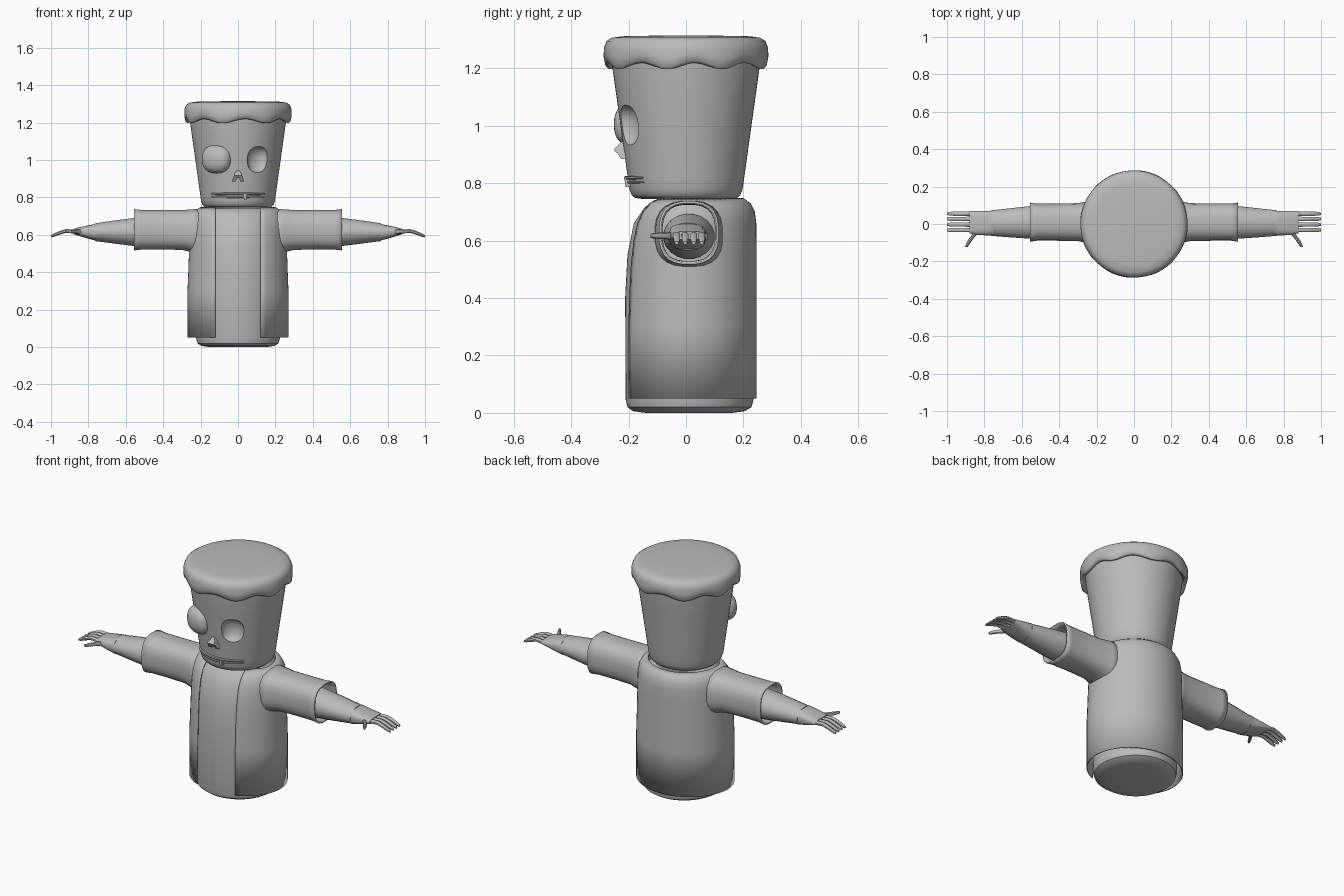
import bpy, bmesh, math
from mathutils import Vector, Matrix

if "Cube" in bpy.data.objects:
    bpy.data.objects.remove(bpy.data.objects["Cube"])

grey = bpy.data.materials.new("plain_grey")
grey.diffuse_color = (0.5, 0.5, 0.5, 1)
grey.use_nodes = True
grey.node_tree.nodes["Principled BSDF"].inputs["Base Color"].default_value = grey.diffuse_color
TAU = math.tau


def finish(ob, angle=40):
    if not ob.data.materials:
        ob.data.materials.append(grey)
    ob.data.polygons.foreach_set("use_smooth", [True] * len(ob.data.polygons))
    ob.data.set_sharp_from_angle(angle=math.radians(angle))
    return ob


def from_bm(name, bm, angle=40):
    bmesh.ops.recalc_face_normals(bm, faces=bm.faces[:])
    me = bpy.data.meshes.new(name)
    bm.to_mesh(me)
    bm.free()
    ob = bpy.data.objects.new(name, me)
    bpy.context.collection.objects.link(ob)
    return finish(ob, angle)


def loft(name, rings, closed=True, caps=(True, True), angle=40):
    """Skin a list of point rings."""
    bm = bmesh.new()
    vs = [[bm.verts.new(p) for p in r] for r in rings]
    n = len(vs[0])
    for a, b in zip(vs, vs[1:]):
        for i in range(n if closed else n - 1):
            j = (i + 1) % n
            bm.faces.new((a[i], a[j], b[j], b[i]))
    if closed and caps[0]:
        bm.faces.new(vs[0])
    if closed and caps[1]:
        bm.faces.new(vs[-1])
    return from_bm(name, bm, angle)


def ellipse_z(z, rx, rf, rb=None, cy=0, n=64):
    rb = rb or rf
    out = []
    for i in range(n):
        a = TAU * i / n
        s = math.sin(a)
        out.append((rx * math.cos(a), cy + s * (rf if s < 0 else rb), z))
    return out


def ring_x(x, cy, cz, ry, rz, n=20, p=1.0):
    """Ring facing along x; p below 1 makes it squarer."""
    out = []
    for i in range(n):
        a = TAU * (i + 0.5) / n
        c, s = math.cos(a), math.sin(a)
        out.append((x, cy + ry * math.copysign(abs(c) ** p, c),
                    cz + rz * math.copysign(abs(s) ** p, s)))
    return out


def ellipsoid(name, loc, scale, turn=0):
    bm = bmesh.new()
    bmesh.ops.create_uvsphere(bm, u_segments=32, v_segments=16, radius=1)
    for v in bm.verts:  # slightly squared outline
        for k in (0, 2):
            v.co[k] = math.copysign(abs(v.co[k]) ** 0.85, v.co[k])
    bm.transform(Matrix.Translation(loc) @ Matrix.Rotation(turn, 4, 'Z')
                 @ Matrix.Diagonal((*scale, 1)))
    return from_bm(name, bm, 60)


def solidify(ob, t):
    m = ob.modifiers.new("thickness", 'SOLIDIFY')
    m.thickness = t
    m.offset = -1


# inner body
loft("body", [ellipse_z(z, rx, rf, rb) for z, rx, rf, rb in (
    (0, .15, .14, .16), (.006, .195, .185, .205), (.02, .217, .204, .228),
    (.045, .224, .21, .235), (.4, .226, .212, .235), (.55, .224, .204, .234),
    (.66, .21, .182, .225), (.715, .19, .145, .21), (.742, .16, .11, .18))])

# open-fronted coat
coat = []
for z, rx, rf, rb in ((.05, .27, .225, .246), (.3, .27, .225, .246), (.42, .265, .222, .246),
                      (.52, .262, .217, .246), (.6, .26, .207, .246), (.66, .258, .193, .245),
                      (.70, .25, .175, .24), (.73, .232, .15, .225), (.748, .2, .118, .2)):
    gap = math.asin(.122 / rx)
    row = []
    for i in range(49):
        a = -math.pi / 2 + gap + (TAU - 2 * gap) * i / 48
        s = math.sin(a)
        row.append((rx * math.cos(a), s * (rf if s < 0 else rb), z))
    coat.append(row)
solidify(loft("coat", coat, closed=False, angle=50), .006)

# head with one hollow eye socket
head = loft("head", [ellipse_z(z, r, r) for z, r in (
    (.745, .15), (.749, .178), (.76, .19), (.78, .197), (.82, .203), (.9, .214),
    (1.0, .228), (1.1, .242), (1.2, .256), (1.25, .26))])
cut = ellipsoid("socket_cutter", (.112, -.212, 1.0), (.064, .052, .072), .45)
cut.hide_render = True
m = head.modifiers.new("socket", 'BOOLEAN')
m.operation = 'DIFFERENCE'
m.solver = 'EXACT'
m.object = cut
bpy.context.view_layer.objects.active = head
bpy.ops.object.modifier_apply(modifier="socket")
bpy.data.objects.remove(cut)
finish(head, 35)

# bulging eye
ellipsoid("bulging_eye", (-.115, -.192, 1.005), (.082, .052, .076), -.4)

# cap with a wavy hem
cap = []
for z, r, w in ((1.232, .25, 1), (1.212, .262, 1), (1.208, .274, 1), (1.216, .283, .9),
                (1.24, .288, .5), (1.272, .286, .1), (1.295, .277, 0), (1.307, .258, 0),
                (1.312, .22, 0), (1.314, .12, 0), (1.315, .03, 0)):
    row = []
    for i in range(96):
        a = TAU * i / 96
        wave = math.sin(8 * a + .6 + .5 * math.sin(2 * a))
        q = r * (1 + .012 * w * -wave)
        q = min(q, .288)
        row.append((q * math.cos(a), q * math.sin(a), z + .011 * w * wave))
    cap.append(row)
loft("cap", cap, angle=60)

# nose: bridge with two splayed nostrils
def box_ring(z, cx, hw, y0, y1):
    return [(cx - hw, y0, z), (cx + hw, y0, z), (cx + hw, y1, z), (cx - hw, y1, z)]


loft("nose_bridge", [box_ring(.945, 0, .008, -.224, -.19), box_ring(.918, 0, .022, -.252, -.19),
                     box_ring(.905, 0, .024, -.242, -.19)])
for s in (-1, 1):
    loft("nostril", [box_ring(.918, s * .013, .008, -.248, -.19),
                     box_ring(.885, s * .022, .011, -.226, -.19)])

# mouth lips following the head
for name, z, r, h in (("upper_lip", .819, .207, .007), ("lower_lip", .803, .203, .005)):
    rings = []
    for i in range(25):
        a = -math.pi / 2 + .76 * (i / 12 - 1)
        k = max(.25, math.cos((i / 12 - 1) * 1.45) ** .4)
        d = Vector((math.cos(a), math.sin(a), 0))
        rings.append([d * (r + h * k * 1.3 * math.cos(t)) + Vector((0, 0, z + h * k * math.sin(t)))
                      for t in [TAU * j / 8 for j in range(8)]])
    loft(name, rings)
# single tooth
loft("tooth", [box_ring(.82, .038, .008, -.215, -.19), box_ring(.787, .038, .007, -.211, -.19)])

# sleeves, arms and hands on both sides
for s, side in ((1, "left"), (-1, "right")):
    sleeve = [ring_x(s * x, .01, cz, ry, rz, 24, .75) for x, cz, ry, rz in (
        (.19, .615, .125, .125), (.25, .622, .112, .115), (.3, .626, .102, .107),
        (.42, .627, .1, .106), (.52, .627, .1, .107), (.555, .627, .105, .111))]
    solidify(loft(side + "_sleeve", sleeve, caps=(False, False), angle=50), .008)

    loft(side + "_arm", [ring_x(s * x, cy, cz, ry, rz) for x, cy, cz, ry, rz in (
        (.3, .01, .615, .088, .08), (.52, .01, .615, .09, .079), (.58, .008, .615, .086, .073),
        (.68, .006, .615, .077, .06), (.765, .005, .614, .069, .048))])
    loft(side + "_hand", [ring_x(s * x, cy, cz, ry, rz, 20, .7) for x, cy, cz, ry, rz in (
        (.755, .005, .614, .066, .046), (.8, .005, .615, .066, .036),
        (.85, .007, .617, .064, .023), (.88, .01, .618, .06, .014))])

    for y in (-.032, -.003, .027, .055):
        loft(side + "_finger", [ring_x(s * x, y, z, r, r * .85, 8) for x, z, r in (
            (.865, .618, .013), (.92, .621, .0125), (.95, .612, .0125),
            (.985, .598, .011), (1.0, .592, .007))])

    thumb = []
    for x, y, r in ((.835, -.04, .014), (.865, -.07, .012), (.882, -.095, .011), (.897, -.123, .008)):
        thumb.append([(s * x + r * math.cos(TAU * j / 8), y, .617 + r * math.sin(TAU * j / 8))
                      for j in range(8)])
    loft(side + "_thumb", thumb)
